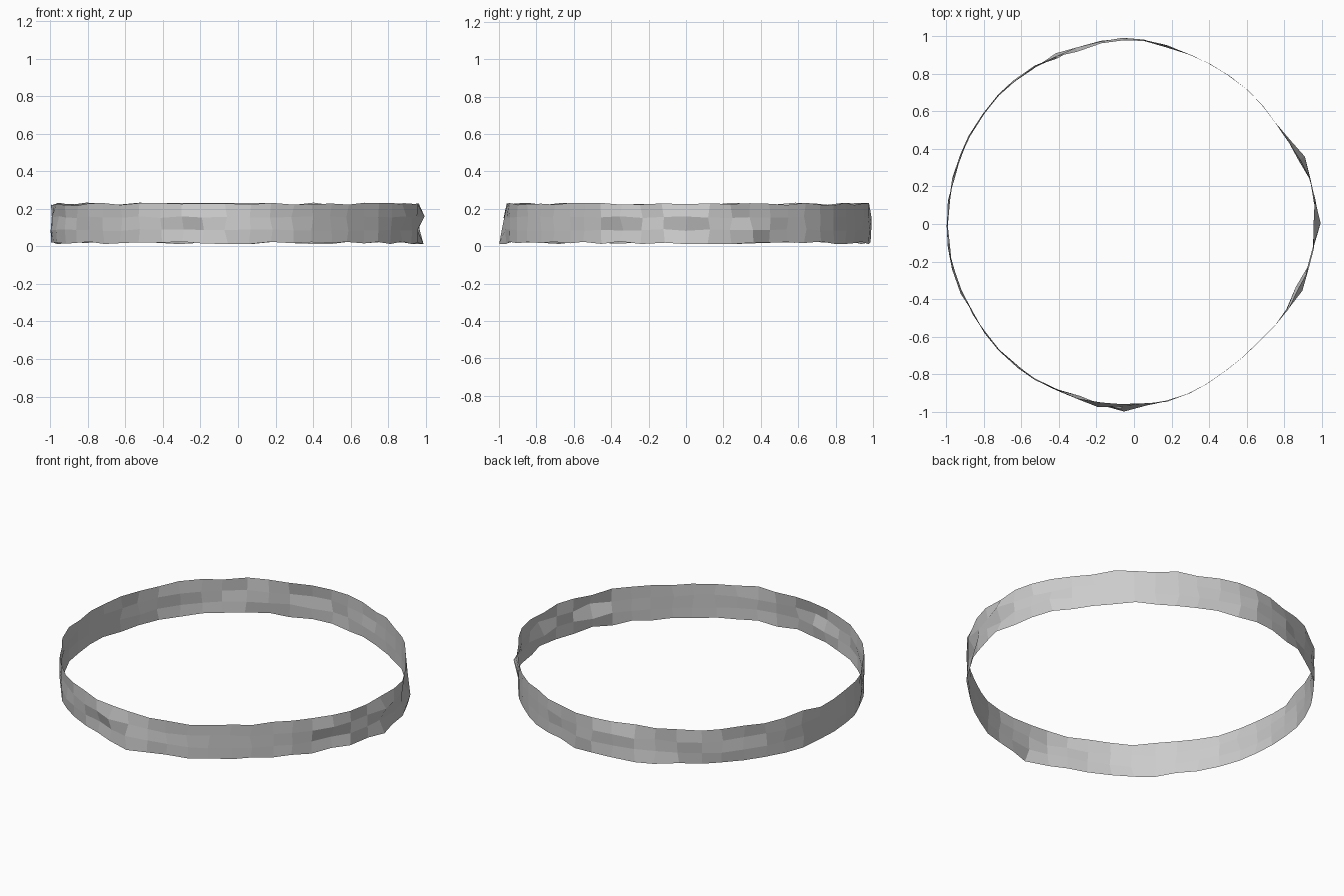
import bpy, bmesh, math, random

if "Cube" in bpy.data.objects:
    bpy.data.objects.remove(bpy.data.objects["Cube"])

random.seed(4)

# Radius of the hammered band against angle (degrees), read round the plan
profile = [(0, .972), (10, .968), (18, .962), (30, .933), (37, .925), (45, .933),
           (58, .938), (71.6, .949), (80, .963), (90, .987), (110, .983),
           (127, .995), (143, .993), (170, .992), (190, .994), (200, .99),
           (212, .98), (225, .982), (247, .975), (260, .972), (270, .966),
           (280, .958), (288, .949), (302, .921), (316, .912), (329, .933),
           (341, .95), (350, .963), (360, .972)]
# Raised dents: angle, row, radial offset
dents = [(0, 0, .02), (0, 1, -.012), (0, 2, .016), (0, 3, -.012),
         (20, 1, .02), (20, 2, -.015), (340, 1, -.015), (340, 2, .015),
         (117, 0, .018), (117, 2, -.02), (110, 3, -.015),
         (265, 0, .032), (260, 2, .02), (250, 1, -.012), (267, 1, .015)]
SEGMENTS, ROWS = 50, 4


def radius(a):
    for (a0, r0), (a1, r1) in zip(profile, profile[1:]):
        if a0 <= a <= a1:
            return r0 + (r1 - r0) * (a - a0) / (a1 - a0)


def roughness(a):
    return 0.001 if 30 < a < 75 or 285 < a < 328 else 0.007


# Open band: one thin sheet with three rows of irregular facets
bm = bmesh.new()
rings = []
for i in range(SEGMENTS):
    a = 360 * i / SEGMENTS
    column = []
    for j in range(ROWS):
        r = radius(a) + random.uniform(-1, 1) * roughness(a)
        for da, row, off in dents:
            if row == j and abs(da - a) < 3.6:
                r += off
        edge = j in (0, ROWS - 1)
        z = 0.018 + 0.069 * j + random.uniform(-1, 1) * (0.008 if edge else 0.005)
        t = math.radians(a + random.uniform(-1, 1) * 0.6)
        r = min(r, 1.0)
        column.append(bm.verts.new((r * math.cos(t), r * math.sin(t), z)))
    rings.append(column)

for i in range(SEGMENTS):
    a, b = rings[i], rings[(i + 1) % SEGMENTS]
    for j in range(ROWS - 1):
        bm.faces.new((a[j], b[j], b[j + 1], a[j + 1]))

mesh = bpy.data.meshes.new("hammered_band")
bm.to_mesh(mesh)
bm.free()
band = bpy.data.objects.new("hammered_band", mesh)
bpy.context.collection.objects.link(band)
